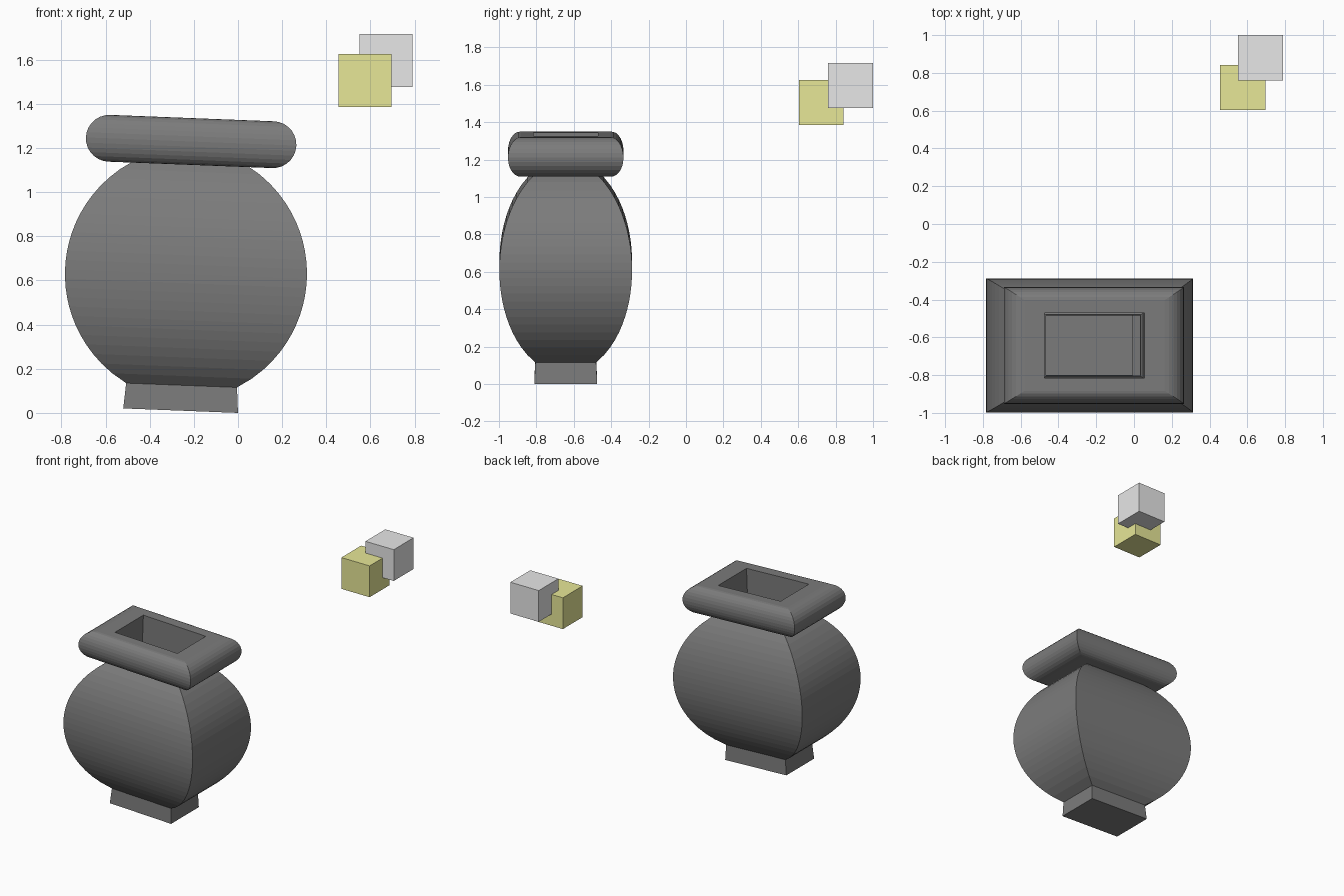
import bpy, bmesh
from math import sin, cos, pi, radians, sqrt

cube = bpy.data.objects.get("Cube")
if cube:
    bpy.data.objects.remove(cube, do_unlink=True)

ASPECT = 1.545          # width to depth of every section
TILT = radians(2.24)    # the pot leans slightly to its left
FOOT = (-0.26, -0.643, 0.26 * sin(TILT))


def material(name, color):
    m = bpy.data.materials.new(name)
    m.use_nodes = True
    m.diffuse_color = (*color, 1)
    m.node_tree.nodes["Principled BSDF"].inputs["Base Color"].default_value = (*color, 1)
    return m


def add_object(name, bm, mat, location, tilt=0):
    mesh = bpy.data.meshes.new(name)
    bm.to_mesh(mesh)
    bm.free()
    mesh.materials.append(mat)
    ob = bpy.data.objects.new(name, mesh)
    ob.location = location
    ob.rotation_euler.y = tilt
    bpy.context.collection.objects.link(ob)
    return ob


def rectangular_loft(profile, closed):
    """Sweep (half width, height) points around a rectangle."""
    bm = bmesh.new()
    rings = [[bm.verts.new((sx * r, sy * r / ASPECT, h))
              for sx, sy in ((-1, -1), (1, -1), (1, 1), (-1, 1))]
             for r, h in profile]
    pairs = list(zip(rings, rings[1:]))
    if closed:
        pairs.append((rings[-1], rings[0]))
    else:
        bm.faces.new(rings[0][::-1])
    for low, high in pairs:
        for j in range(4):
            k = (j + 1) % 4
            bm.faces.new((low[j], low[k], high[k], high[j]))
    return bm


dark = material("dark grey", (0.2, 0.2, 0.2))
pale = material("pale grey", (0.8, 0.8, 0.8))
yellow = material("dull yellow", (0.8, 0.8, 0.31))

# Hollow pot: straight foot, then a belly following a circular arc
profile = [(0.26, 0)]
BANDS = 24
for i in range(BANDS + 1):
    h = 0.115 + 1.01 * i / BANDS
    profile.append((sqrt(0.578 ** 2 - (h - 0.62) ** 2) - 0.03, h))
pot = add_object("pot_body", rectangular_loft(profile, False), dark, FOOT, TILT)
wall = pot.modifiers.new("wall", "SOLIDIFY")
wall.thickness = 0.008
wall.offset = -1

# Rim: flat ring with a rounded outer edge and a rectangular opening
R = 0.106
rim = [(0.265, 1.114)]
for i in range(15):
    a = -pi / 2 + pi * i / 14
    rim.append((0.371 + R * cos(a), 1.22 + R * sin(a)))
rim.append((0.265, 1.326))
add_object("pot_rim", rectangular_loft(rim, True), dark, FOOT, TILT)

# Two overlapping floating cubes
for name, mat, place in (("yellow_cube", yellow, (0.575, 0.723, 1.505)),
                         ("grey_cube", pale, (0.67, 0.88, 1.595))):
    bm = bmesh.new()
    bmesh.ops.create_cube(bm, size=0.24)
    add_object(name, bm, mat, place)
